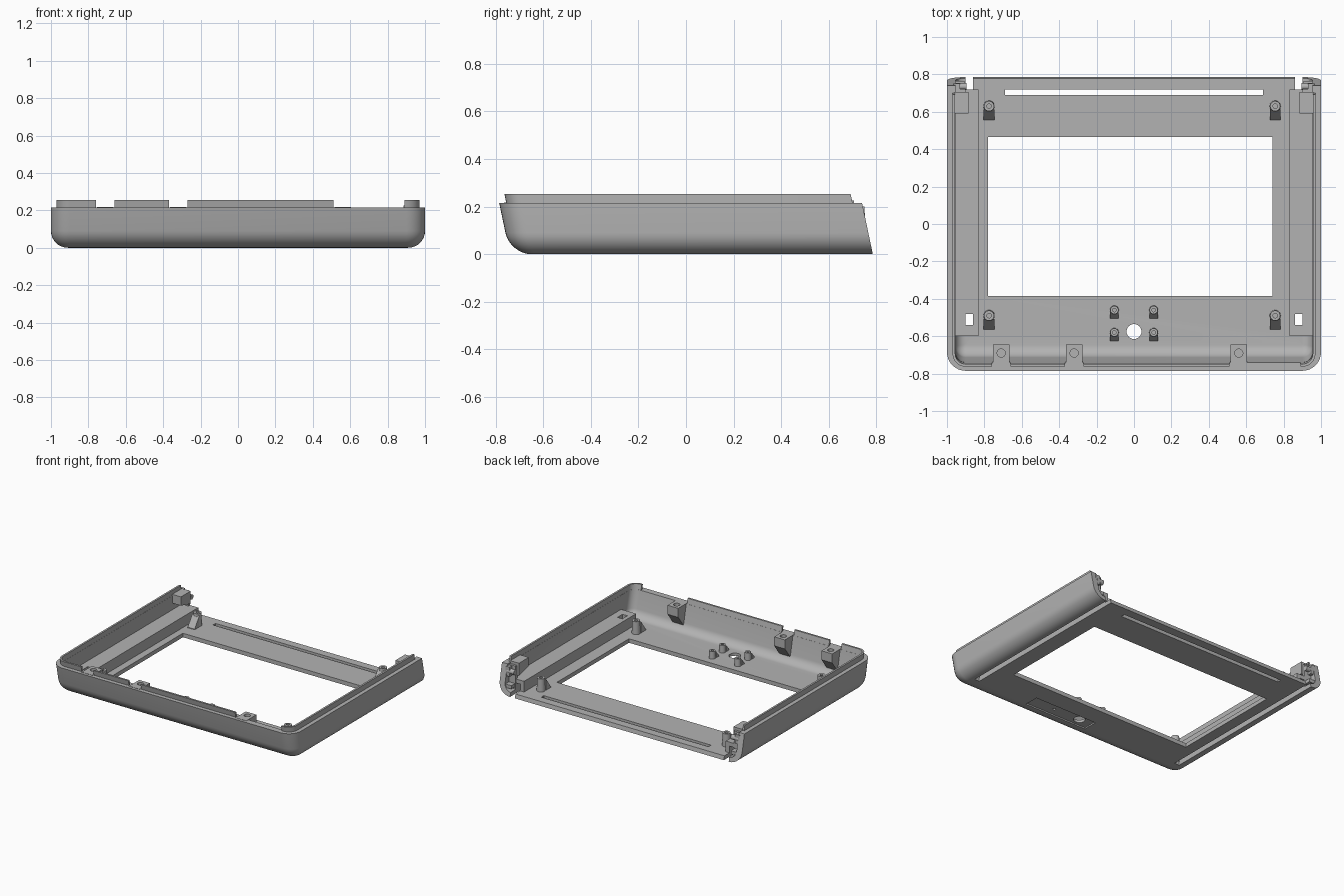
import bpy, bmesh, math
from mathutils import Matrix, Vector

if "Cube" in bpy.data.objects:
    bpy.data.objects.remove(bpy.data.objects["Cube"])

grey = bpy.data.materials.new("matte grey")
grey.use_nodes = True
colour = (0.45, 0.45, 0.45, 1)
grey.diffuse_color = colour
grey.node_tree.nodes["Principled BSDF"].inputs["Base Color"].default_value = colour

RIM, FLOOR, WALL, SLANT = 0.215, 0.03, 0.045, 0.21


def finish(bm, name):
    bmesh.ops.recalc_face_normals(bm, faces=bm.faces)
    mesh = bpy.data.meshes.new(name)
    bm.to_mesh(mesh)
    bm.free()
    mesh.materials.append(grey)
    ob = bpy.data.objects.new(name, mesh)
    bpy.context.collection.objects.link(ob)
    return ob


def box(name, x0, x1, y0, y1, z0, z1):
    bm = bmesh.new()
    lo, hi = Vector((x0, y0, z0)), Vector((x1, y1, z1))
    mat = Matrix.Translation((lo + hi) / 2) @ Matrix.Diagonal((*(hi - lo), 1))
    bmesh.ops.create_cube(bm, size=1, matrix=mat)
    return finish(bm, name)


def rod(name, x, y, r, z0, z1, r_top=None):
    bm = bmesh.new()
    bmesh.ops.create_cone(bm, cap_ends=True, segments=24, radius1=r, radius2=r_top or r,
                          depth=z1 - z0, matrix=Matrix.Translation((x, y, (z0 + z1) / 2)))
    return finish(bm, name)


def side_profile(name, points, x, width):
    """Extrude a (y, z) outline along x."""
    bm = bmesh.new()
    face = bm.faces.new([bm.verts.new((x - width / 2, y, z)) for y, z in points])
    out = bmesh.ops.extrude_face_region(bm, geom=[face])["geom"]
    bmesh.ops.translate(bm, vec=(width, 0, 0),
                        verts=[v for v in out if isinstance(v, bmesh.types.BMVert)])
    return finish(bm, name)


def cut(ob, cutters):
    for c in cutters:
        mod = ob.modifiers.new("cut", 'BOOLEAN')
        mod.object, mod.operation, mod.solver = c, 'DIFFERENCE', 'EXACT'
    bpy.context.view_layer.update()
    mesh = bpy.data.meshes.new_from_object(ob.evaluated_get(bpy.context.evaluated_depsgraph_get()))
    ob.modifiers.clear()
    ob.data = mesh
    for c in cutters:
        bpy.data.objects.remove(c)


def plan_loop(inset, z, back=0.74):
    """U-shaped plan with rounded front corners, leaning with height."""
    lean = SLANT * (RIM - z)
    r = max(0.1 - inset, 0.008)
    right = [(1 - inset, back)]
    for k in range(9):
        a = math.radians(90 * k / 8)
        right.append((1 - inset - r + r * math.cos(a), -0.785 + inset + r - r * math.sin(a)))
    pts = right + [(-x, y) for x, y in reversed(right)]
    return [(x, y + lean, z) for x, y in pts]


def loft(name, rings):
    bm = bmesh.new()
    loops = [[bm.verts.new(p) for p in ring] for ring in rings]
    n = len(loops[0])
    for a, b in zip(loops, loops[1:]):
        for i in range(n):
            bm.faces.new((a[i], a[(i + 1) % n], b[(i + 1) % n], b[i]))
    bm.faces.new(loops[0])
    bm.faces.new(loops[-1])
    return finish(bm, name)


def tray(name, inset, z0, z1, r, back):
    """Solid with a rounded lower edge."""
    rings = []
    for k in range(9):
        a = math.radians(90 * k / 8)
        rings.append(plan_loop(inset + r * (1 - math.sin(a)), z0 + r * (1 - math.cos(a)), back))
    return loft(name, rings + [plan_loop(inset, z1, back)])


def smooth(ob):
    bpy.ops.object.select_all(action='DESELECT')
    ob.select_set(True)
    bpy.context.view_layer.objects.active = ob
    bpy.ops.object.shade_smooth_by_angle(angle=math.radians(30))


# Main shell, open at the back
shell = tray("shell", 0, 0, RIM, 0.09, 0.74)
cuts = [tray("hollow", WALL, FLOOR, 0.35, 0.055, 1.0),
        box("window", -0.78, 0.74, -0.385, 0.465, -0.1, 0.1),
        box("rear_slot", -0.69, 0.69, 0.69, 0.72, -0.1, 0.1),
        rod("round_hole", 0, -0.575, 0.04, -0.1, 0.1),
        box("label_recess", -0.1, 0.42, -0.635, -0.525, -0.1, 0.01),
        rod("pin_hole", 0.22, -0.575, 0.01, -0.1, 0.02)]
for s in (-1, 1):
    x0, x1 = sorted((s * 0.862, s * 0.902))
    cuts.append(box("groove", x0, x1, -0.6, 0.9, -0.1, 0.08))
cut(shell, cuts)
smooth(shell)

# Raised locating lip, interrupted along the front
lip = loft("lip", [plan_loop(0.03, RIM - 0.005, 0.7), plan_loop(0.03, 0.254, 0.7)])
gaps = [(-0.76, -0.66), (-0.37, -0.27), (0.51, 0.89)]
cut(lip, [loft("lip_hollow", [plan_loop(WALL - 0.001, 0.15, 1), plan_loop(WALL - 0.001, 0.3, 1)])]
    + [box("gap", a, b, -0.9, -0.6, 0.1, 0.4) for a, b in gaps])
smooth(lip)

# Side ledges and rear corner hinge mounts
for s, side in ((-1, "right"), (1, "left")):
    def sided(name, a, b, *rest):
        x0, x1 = sorted((s * a, s * b))
        return box(side + "_" + name, x0, x1, *rest)
    ledge = sided("ledge", 0.832, 0.957, -0.6, 0.72, 0.025, 0.11)
    cut(ledge, [sided("groove", 0.862, 0.902, -0.6 + 0.001, 0.9, -0.1, 0.08),
                sided("ledge_hole", 0.862, 0.902, -0.54, -0.48, 0.05, 0.2)])
    side_profile(side + "_corner_block", [(0.59, 0.225), (0.705, 0.225), (0.705, 0.13), (0.59, 0.16)],
                 s * 0.922, 0.075)
    sided("hinge_plate", 0.9, 0.965, 0.70, 0.722, 0.06, 0.205)
    sided("hinge_foot", 0.905, 0.965, 0.722, 0.765, 0.05, 0.075)
    sided("hinge_arm", 0.93, 0.965, 0.722, 0.75, 0.13, 0.2)
    pin = rod(side + "_hinge_pin", 0, 0, 0.018, -0.03, 0.03)
    pin.matrix_world = Matrix.Translation((s * 0.925, 0.735, 0.165)) @ Matrix.Rotation(math.pi / 2, 4, 'Y')
    smooth(pin)


# Screw posts with a sloping gusset in front
def post(name, x, y, r, top, reach):
    ob = rod(name, x, y, r, FLOOR - 0.005, top, r * 0.9)
    cut(ob, [rod("bore", x, y, r * 0.4, FLOOR + 0.02, top + 0.1)])
    smooth(ob)
    side_profile(name + "_gusset", [(y - r * 0.6, top - 0.01), (y - reach + 0.01, FLOOR + 0.005),
                                    (y - reach + 0.01, FLOOR - 0.005), (y - r * 0.6, FLOOR - 0.005)],
                 x, r * 1.9)


for x in (-0.775, 0.755):
    for y in (-0.49, 0.63):
        post("corner_post", x, y, 0.03, 0.125, 0.085)
for x in (-0.105, 0.105):
    for y in (-0.46, -0.58):
        post("small_post", x, y, 0.024, 0.085, 0.055)

# Front screw tabs tapering into the wall
for x in (-0.71, -0.32, 0.56):
    tab = side_profile("front_tab", [(-0.765, 0.217), (-0.645, 0.217), (-0.645, 0.15), (-0.725, 0.045)],
                       x, 0.088)
    cut(tab, [rod("tab_hole", x, -0.69, 0.022, 0.16, 0.3)])
    smooth(tab)
